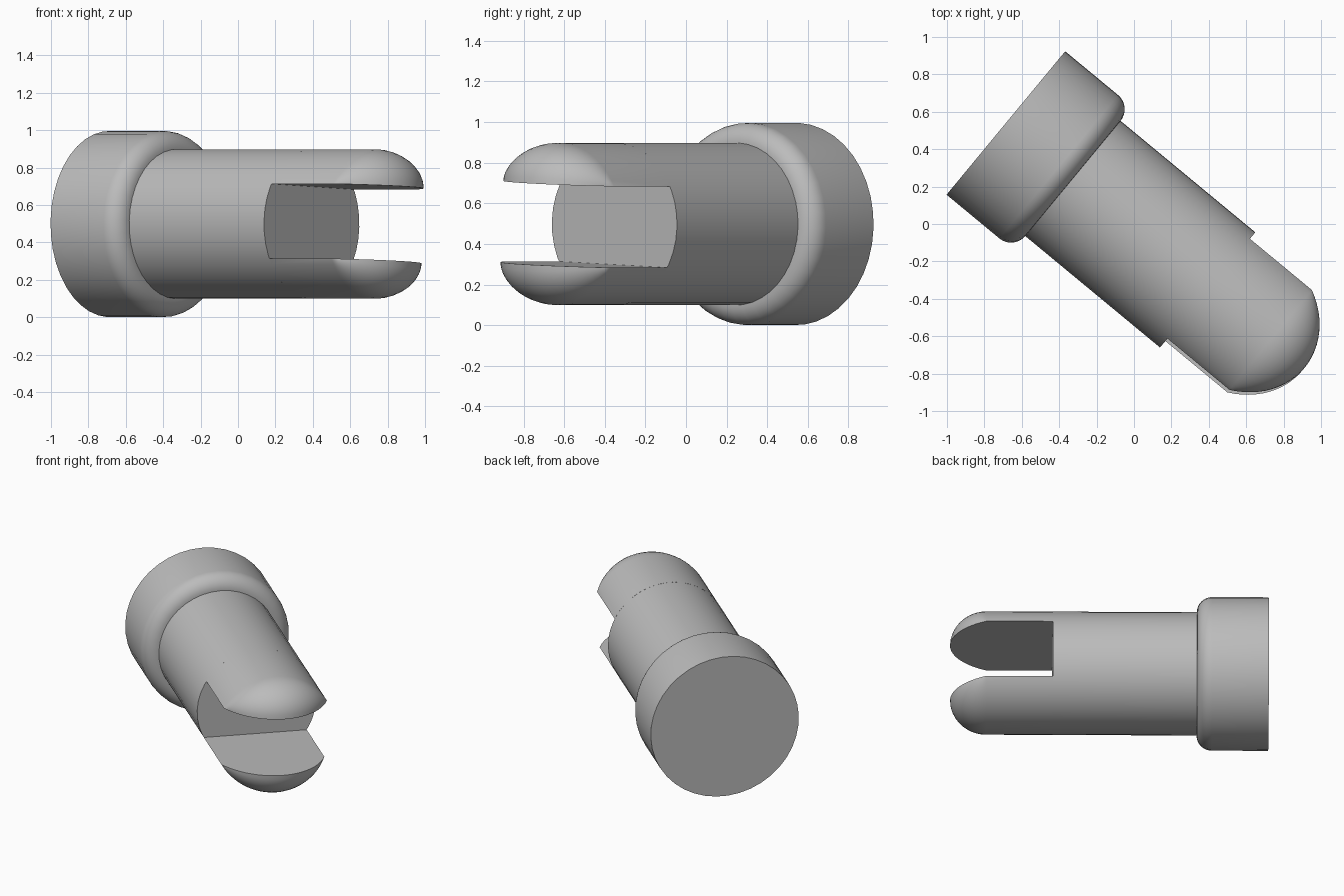
import bpy, bmesh
from math import sin, cos, pi, radians, asin

cube = bpy.data.objects.get("Cube")
if cube:
    bpy.data.objects.remove(cube)

grey = bpy.data.materials.new("plain_grey")
grey.use_nodes = True
colour = (0.5, 0.5, 0.5, 1)
grey.diffuse_color = colour
grey.node_tree.nodes["Principled BSDF"].inputs["Base Color"].default_value = colour

SIDES = 40
HEAD_R, SHAFT_R, SLOT_HALF = 0.498, 0.4, 0.2
HEAD_END, SLOT_START, DOME_START, DOME_LEN = 0.465, 1.4, 1.83, 0.235
ROUND = HEAD_R - SHAFT_R


def finish(name, bm):
    """Turn a mesh built along local x into a placed, shaded object."""
    bmesh.ops.remove_doubles(bm, verts=bm.verts, dist=1e-5)
    bmesh.ops.recalc_face_normals(bm, faces=bm.faces)
    mesh = bpy.data.meshes.new(name)
    bm.to_mesh(mesh)
    bm.free()
    mesh.materials.append(grey)
    obj = bpy.data.objects.new(name, mesh)
    bpy.context.collection.objects.link(obj)
    obj.location = (-0.685, 0.54, HEAD_R)
    obj.rotation_euler = (radians(-2.5), 0, radians(-39.6))
    bpy.ops.object.select_all(action="DESELECT")
    obj.select_set(True)
    bpy.context.view_layer.objects.active = obj
    bpy.ops.object.shade_smooth_by_angle(angle=radians(30))


def loft(name, rings):
    """Skin closed rings of points and cap both ends."""
    bm = bmesh.new()
    loops = [[bm.verts.new(p) for p in ring] for ring in rings]
    n = len(loops[0])
    for a, b in zip(loops, loops[1:]):
        for i in range(n):
            j = (i + 1) % n
            bm.faces.new((a[i], a[j], b[j], b[i]))
    bm.faces.new(loops[0])
    bm.faces.new(loops[-1])
    finish(name, bm)


def circle(t, r):
    return [(t, r * cos(2 * pi * i / SIDES), r * sin(2 * pi * i / SIDES))
            for i in range(SIDES)]


# Wide head with a rounded shoulder
profile = [(0, HEAD_R)]
for i in range(9):
    a = pi / 2 * i / 8
    profile.append((HEAD_END - ROUND + ROUND * sin(a), SHAFT_R + ROUND * cos(a)))
loft("head", [circle(t, r) for t, r in profile])

# Plain round shaft up to the slot
loft("shaft", [circle(HEAD_END, SHAFT_R), circle(SLOT_START, SHAFT_R)])

# Two prongs: a circle segment carried forward, then swung about its flat side
START = asin(SLOT_HALF / SHAFT_R)
ARC = 24


def segment(t, side, swing):
    ring = []
    for i in range(ARC + 1):
        a = START + (pi - 2 * START) * i / ARC
        h = SHAFT_R * sin(a) - SLOT_HALF
        ring.append((t + h * sin(swing) * DOME_LEN / (SHAFT_R - SLOT_HALF),
                     SHAFT_R * cos(a), side * (SLOT_HALF + h * cos(swing))))
    return ring


for name, side in (("upper_prong", 1), ("lower_prong", -1)):
    rings = [segment(SLOT_START, side, 0)]
    rings += [segment(DOME_START, side, pi / 2 * k / 10) for k in range(11)]
    bm = bmesh.new()
    loops = [[bm.verts.new(p) for p in ring] for ring in rings]
    for a, b in zip(loops, loops[1:]):
        for i in range(ARC):
            bm.faces.new((a[i], a[i + 1], b[i + 1], b[i]))
    bm.faces.new(loops[0])
    # Flat slot wall
    bm.faces.new([loops[0][0], loops[1][0]] + loops[-1][1:-1]
                 + [loops[1][-1], loops[0][-1]])
    bmesh.ops.remove_doubles(bm, verts=bm.verts, dist=1e-5)
    finish(name, bm)
